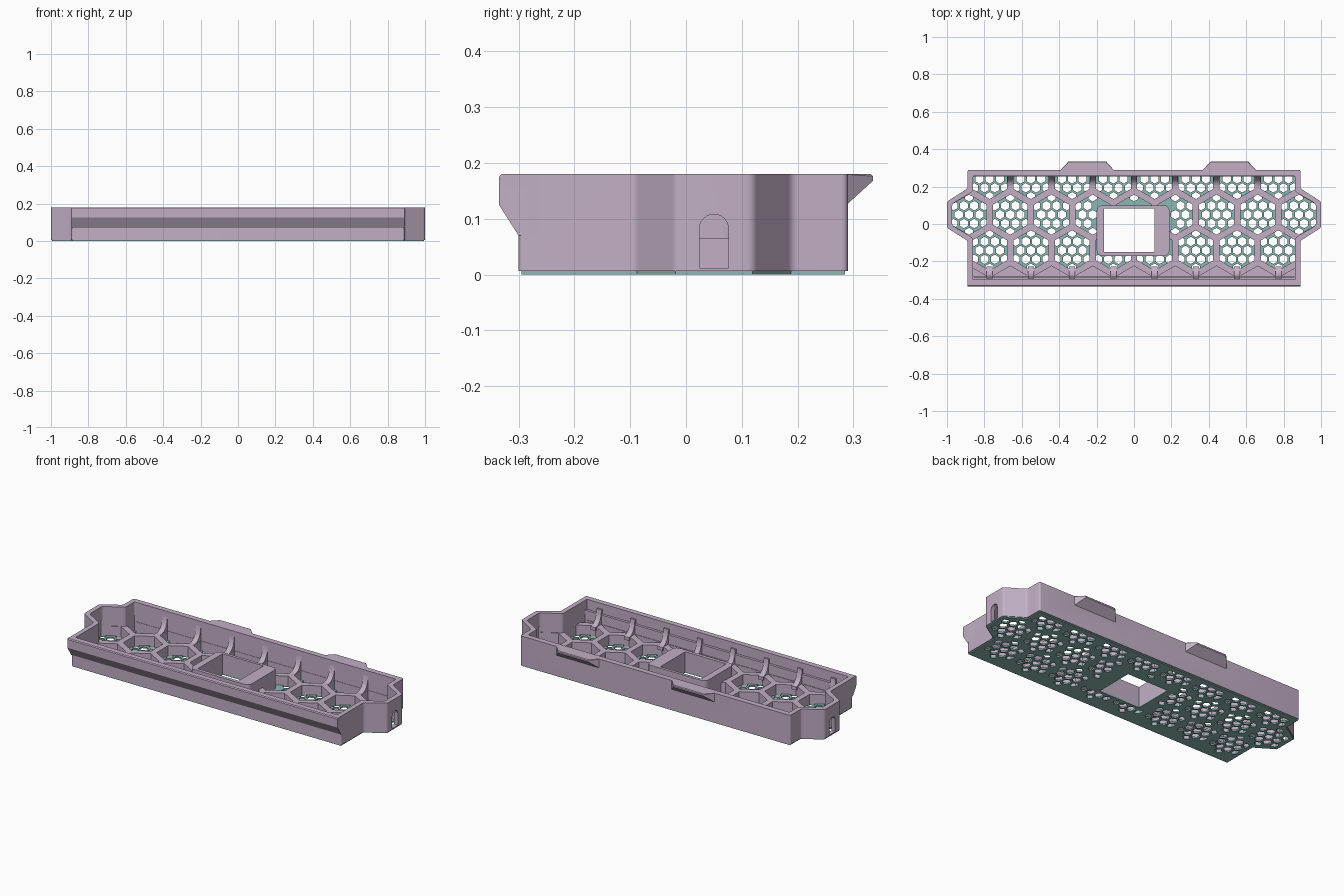
import bpy, bmesh, math
from mathutils import Vector

cube = bpy.data.objects.get("Cube")
if cube:
    bpy.data.objects.remove(cube, do_unlink=True)


def material(name, rgb):
    m = bpy.data.materials.new(name)
    m.use_nodes = True
    m.diffuse_color = (*rgb, 1)
    m.node_tree.nodes["Principled BSDF"].inputs["Base Color"].default_value = (*rgb, 1)
    return m


LILAC = material("lilac plastic", (0.54, 0.43, 0.56))
TEAL = material("teal plastic", (0.26, 0.48, 0.45))


def finish(name, bm, mat):
    bmesh.ops.recalc_face_normals(bm, faces=bm.faces)
    me = bpy.data.meshes.new(name)
    bm.to_mesh(me)
    bm.free()
    me.materials.append(mat)
    ob = bpy.data.objects.new(name, me)
    bpy.context.collection.objects.link(ob)
    return ob


def prisms(name, polys, lo, hi, mat=LILAC, along_x=False):
    """Extrude flat outlines from lo to hi, along z or along x."""
    bm = bmesh.new()
    for poly in polys:
        place = (lambda p, h: (h, p[0], p[1])) if along_x else (lambda p, h: (p[0], p[1], h))
        a = [bm.verts.new(place(p, lo)) for p in poly]
        b = [bm.verts.new(place(p, hi)) for p in poly]
        bm.faces.new(a[::-1])
        bm.faces.new(b)
        for i in range(len(a)):
            j = (i + 1) % len(a)
            bm.faces.new((a[i], a[j], b[j], b[i]))
    return finish(name, bm, mat)


def combine(ob, tool, op="DIFFERENCE"):
    mod = ob.modifiers.new("combine", "BOOLEAN")
    mod.operation, mod.solver, mod.object = op, "EXACT", tool
    bpy.context.view_layer.objects.active = ob
    bpy.ops.object.modifier_apply(modifier=mod.name)
    bpy.data.objects.remove(tool, do_unlink=True)


def rect(x0, x1, y0, y1):
    return [(x0, y0), (x1, y0), (x1, y1), (x0, y1)]


def fillet(poly, r, n=5):
    out = []
    for i, p in enumerate(poly):
        p, a, b = Vector(p), Vector(poly[i - 1]), Vector(poly[(i + 1) % len(poly)])
        s, e = p + (a - p).normalized() * r, p + (b - p).normalized() * r
        for k in range(n + 1):
            t = k / n
            out.append(tuple(s * (1 - t) ** 2 + p * 2 * t * (1 - t) + e * t * t))
    return out


def hexagon(x, y, r):
    return [(x + r * math.sin(k * math.pi / 3), y - r * math.cos(k * math.pi / 3)) for k in range(6)]


def clip(poly, window):
    """Keep the part of a polygon inside a convex anticlockwise window."""
    area = lambda a, b, p: (b[0] - a[0]) * (p[1] - a[1]) - (b[1] - a[1]) * (p[0] - a[0])
    for i, b in enumerate(window):
        a, out = window[i - 1], []
        for j, q in enumerate(poly):
            p = poly[j - 1]
            dp, dq = area(a, b, p), area(a, b, q)
            if dp * dq < 0:
                t = dp / (dp - dq)
                out.append((p[0] + t * (q[0] - p[0]), p[1] + t * (q[1] - p[1])))
            if dq >= 0:
                out.append(q)
        poly = out
    return poly


def size(poly):
    return abs(sum(poly[i - 1][0] * p[1] - p[0] * poly[i - 1][1] for i, p in enumerate(poly))) / 2


def tray_outline(x, end, y0, y1, wide, narrow, mid=0.05):
    half = [(x, y0), (x, mid - wide), (end, mid - narrow), (end, mid + narrow), (x, mid + wide), (x, y1)]
    return half + [(-px, py) for px, py in reversed(half)]


TOP, RIB = 0.18, 0.065
PITCH, ROW = 0.2205, 0.191
RADIUS = PITCH / math.sqrt(3) - 0.02

# Tray shell with a thick front lip and two back tabs
body = prisms("tray_body", [fillet(tray_outline(0.89, 1.0, -0.3, 0.29, 0.14, 0.07), 0.012)], 0.006, TOP)
lip = [(-0.285, 0.07), (-0.3, 0.07), (-0.335, 0.125), (-0.335, 0.175), (-0.33, TOP), (-0.285, TOP)]
combine(body, prisms("lip", [lip], -0.89, 0.89, along_x=True), "UNION")
for mid in (-0.25, 0.51):
    bm = bmesh.new()
    for s in (-1, 1):
        for dx, y, z in ((0.15, 0.28, TOP), (0.15, 0.28, 0.118), (0.1, 0.335, 0.168), (0.1, 0.335, 0.176), (0.1, 0.331, TOP)):
            bm.verts.new((mid + s * dx, y, z))
    bmesh.ops.convex_hull(bm, input=bm.verts)
    combine(body, finish("tab", bm, LILAC), "UNION")

# Hollow above the ribs
inner = fillet(tray_outline(0.862, 0.972, -0.283, 0.257, 0.123, 0.058), 0.012)
combine(body, prisms("hollow", [inner], RIB, 0.3))
combine(body, prisms("lip_hollow", [rect(-0.862, 0.862, -0.298, -0.2)], 0.12, 0.3))

# Honeycomb pockets: four staggered rows, the front one shallow
cells, scallops = [], []
room = rect(-0.862, 0.862, -0.28, 0.255)
for row in range(-2, 2):
    y = 0.05 + row * ROW
    for k in range(-4, 5):
        x = (k + 0.5 * (row % 2)) * PITCH
        if abs(x) > 0.95:
            continue
        full = hexagon(x, y, RADIUS)
        poly = full if row == 0 else clip(full, room)
        if len(poly) > 2:
            (scallops if row == -2 else cells).append((x, y, poly))
combine(body, prisms("pockets", [c[2] for c in cells], -0.1, 0.1))
combine(body, prisms("scallops", [c[2] for c in scallops], 0.03, 0.1))

# Central frame around the square opening
opening = rect(-0.16, 0.11, -0.15, 0.083)
combine(body, prisms("frame", [fillet(rect(-0.2, 0.19, -0.17, 0.1), 0.035)], 0.006, 0.125), "UNION")
combine(body, prisms("opening", [opening], -0.1, 0.3))

# Arched slots through both ends
arch = [(0.024, 0.012), (0.076, 0.012)]
arch += [(0.05 + 0.026 * math.cos(a * math.pi / 12), 0.082 + 0.026 * math.sin(a * math.pi / 12)) for a in range(13)]
for s in (-1, 1):
    combine(body, prisms("slot", [arch], *sorted((s * 0.93, s * 1.1)), along_x=True))

# Teal floor with a fine honeycomb grille under every pocket
floor = prisms("grille_floor", [tray_outline(0.885, 0.995, -0.295, 0.285, 0.138, 0.069)], 0, 0.009, TEAL)
STEP = PITCH / 4
holes = []
for x, y, poly in cells:
    for j in range(-3, 4):
        for i in range(-3, 4):
            hx, hy = x + (i + 0.5 * (j % 2)) * STEP, y + j * STEP * math.sqrt(3) / 2
            if -0.21 < hx < 0.2 and -0.18 < hy < 0.11:
                continue
            hole = clip(hexagon(hx, hy, 0.025), poly)
            if len(hole) > 2 and size(hole) > 0.0002:
                holes.append(hole)
combine(floor, prisms("holes", holes, -0.1, 0.1))
combine(floor, prisms("opening", [opening], -0.1, 0.3))


# Curved buttresses where the ribs climb the long walls
def buttress(wall, side, x, name):
    curve = [(wall - side * 0.055 * (1 - math.sin(t * math.pi / 12)),
              RIB + 0.085 * (1 - math.cos(t * math.pi / 12))) for t in range(7)]
    profile = [(wall + side * 0.01, RIB - 0.02), (wall - side * 0.055, RIB - 0.02)] + curve
    profile.append((wall + side * 0.01, curve[-1][1]))
    return prisms(name, [profile], x - 0.016, x + 0.016, along_x=True)


parts = [body, floor]
for k in range(-3, 4):
    parts.append(buttress(0.257, 1, k * PITCH, "back_buttress"))
for k in range(-4, 4):
    parts.append(buttress(-0.283, -1, (k + 0.5) * PITCH, "front_buttress"))

for ob in parts:
    bpy.ops.object.select_all(action="DESELECT")
    ob.select_set(True)
    bpy.context.view_layer.objects.active = ob
    bpy.ops.object.shade_smooth_by_angle(angle=math.radians(30))
